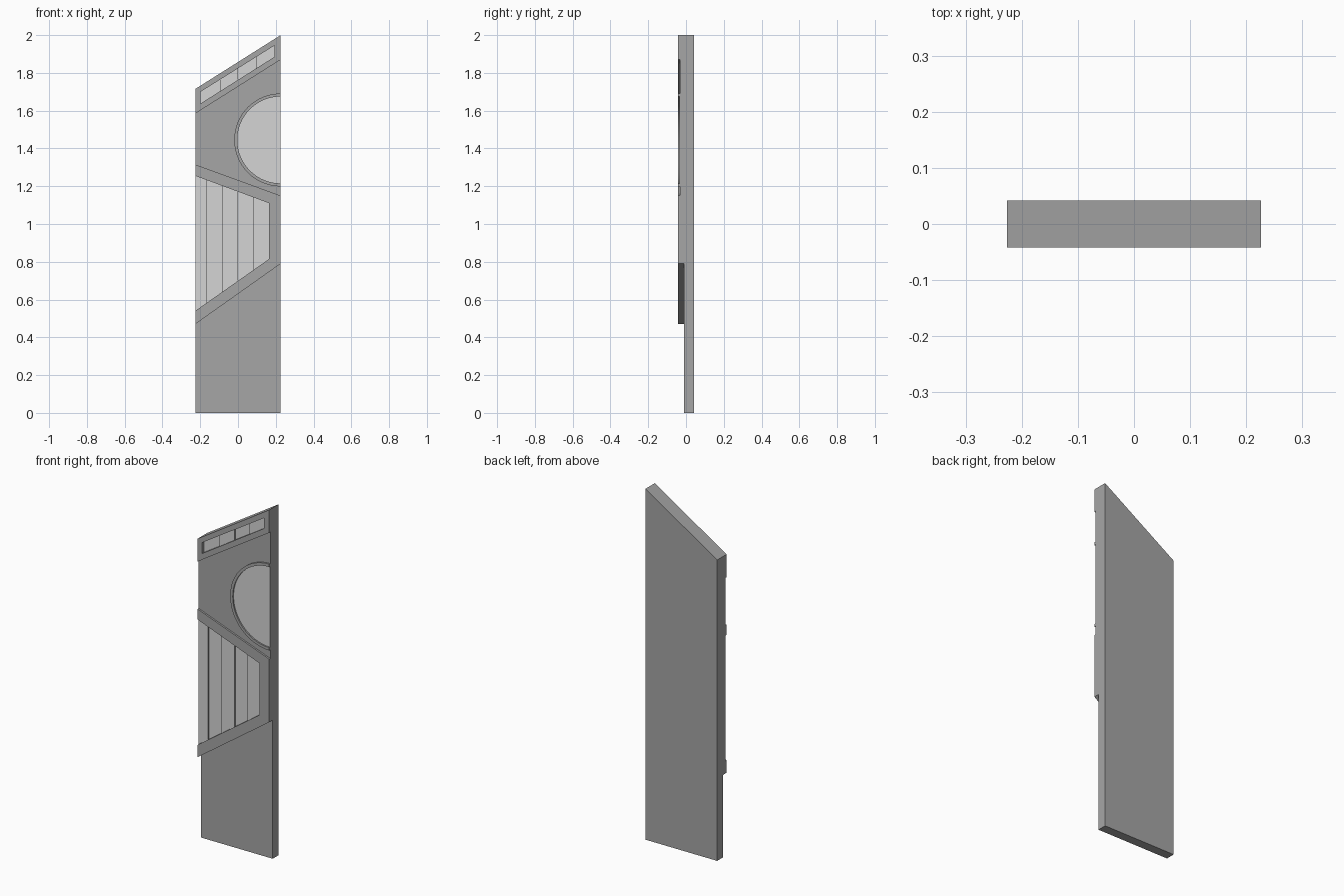
import bpy, bmesh, math

cube = bpy.data.objects.get("Cube")
if cube:
    bpy.data.objects.remove(cube, do_unlink=True)

HALF = 0.226                                    # half width
BACK, SLAB, LOW, MID, FRONT = 0.042, -0.01, -0.022, -0.032, -0.042


def material(name, value):
    mat = bpy.data.materials.new(name)
    mat.use_nodes = True
    colour = (value, value, value, 1)
    mat.diffuse_color = colour
    mat.node_tree.nodes["Principled BSDF"].inputs["Base Color"].default_value = colour
    return mat


GREY = material("mid grey", 0.38)
PALE = material("pale grey", 0.66)


def prism(name, outline, front, back, pale_front=False):
    """Extrude an (x, z) outline from front to back."""
    bm = bmesh.new()
    face = bm.faces.new([bm.verts.new((x, front, z)) for x, z in outline])
    new = bmesh.ops.extrude_face_region(bm, geom=[face], use_keep_orig=True)["geom"]
    for v in new:
        if isinstance(v, bmesh.types.BMVert):
            v.co.y = back
    bmesh.ops.recalc_face_normals(bm, faces=bm.faces)
    for f in bm.faces:
        f.material_index = int(pale_front and f.normal.y < -0.9)
    mesh = bpy.data.meshes.new(name)
    bm.to_mesh(mesh)
    bm.free()
    mesh.materials.append(GREY)
    mesh.materials.append(PALE)
    obj = bpy.data.objects.new(name, mesh)
    bpy.context.collection.objects.link(obj)
    return obj


def line(x0, z0, x1, z1):
    """Height of a sloping edge as a function of x."""
    return lambda x: z0 + (z1 - z0) * (x - x0) / (x1 - x0)


def between(low, high, x0=-HALF, x1=HALF):
    return [(x0, low(x0)), (x1, low(x1)), (x1, high(x1)), (x0, high(x0))]


# Sloping edges shared by the parts
top = line(-HALF, 1.715, HALF, 2.0)
band_low = line(-HALF, 1.585, HALF, 1.87)
window_top = line(-0.198, 1.70, 0.193, 1.945)
window_low = line(-0.198, 1.638, 0.193, 1.885)
frame_top = line(-HALF, 1.315, HALF, 1.15)
bay_top = line(-HALF, 1.255, 0.165, 1.11)
bay_low = line(-HALF, 0.54, 0.165, 0.815)
frame_low = line(-HALF, 0.47, HALF, 0.79)

# Back slab and raised upper panel
prism("back_slab", between(lambda x: 0, top), SLAB, BACK)
prism("upper_panel", between(frame_top, band_low), MID, SLAB)

# Top band with a slot cut through it
band = prism("top_band", between(band_low, top), FRONT, SLAB)
cutter = prism("slot_cutter", between(window_low, window_top, -0.198, 0.193), -0.1, 0.02)
cutter.hide_render = True
cut = band.modifiers.new("slot", 'BOOLEAN')
cut.operation = 'DIFFERENCE'
cut.solver = 'EXACT'
cut.object = cutter
with bpy.context.temp_override(object=band, active_object=band):
    bpy.ops.object.modifier_apply(modifier=cut.name)
bpy.data.objects.remove(cutter, do_unlink=True)

# Middle frame, open on one side
prism("middle_frame", [
    (-HALF, frame_low(-HALF)), (HALF, frame_low(HALF)),
    (HALF, frame_top(HALF)), (-HALF, frame_top(-HALF)),
    (-HALF, bay_top(-HALF)), (0.165, bay_top(0.165)),
    (0.165, bay_low(0.165)), (-HALF, bay_low(-HALF))], FRONT, SLAB)


def boards(name, low, high, stops, depths):
    """Pale boards side by side, alternating in depth."""
    for i, (x0, x1) in enumerate(zip(stops, stops[1:])):
        prism(f"{name}_{i + 1}", between(low, high, x0, x1), depths[i % 2], SLAB, True)


boards("bay_board", bay_low, bay_top, [-HALF, -0.168, -0.084, 0, 0.082, 0.165], (MID, LOW))
boards("slot_board", window_low, window_top, [-0.198, -0.095, 0, 0.095, 0.193], (LOW, MID))


# Half disc and its rim at the tall edge
def half_arc(radius, steps=32):
    angles = [math.pi * (0.5 + i / steps) for i in range(steps + 1)]
    return [(HALF + radius * math.cos(a), 1.445 + radius * math.sin(a)) for a in angles]


prism("half_disc", half_arc(0.23), MID - 0.002, SLAB, True)
rim = prism("disc_rim", half_arc(0.246) + half_arc(0.23)[::-1], FRONT, SLAB)
bpy.ops.object.select_all(action='DESELECT')
rim.select_set(True)
bpy.context.view_layer.objects.active = rim
bpy.ops.object.shade_smooth_by_angle(angle=math.radians(30))
